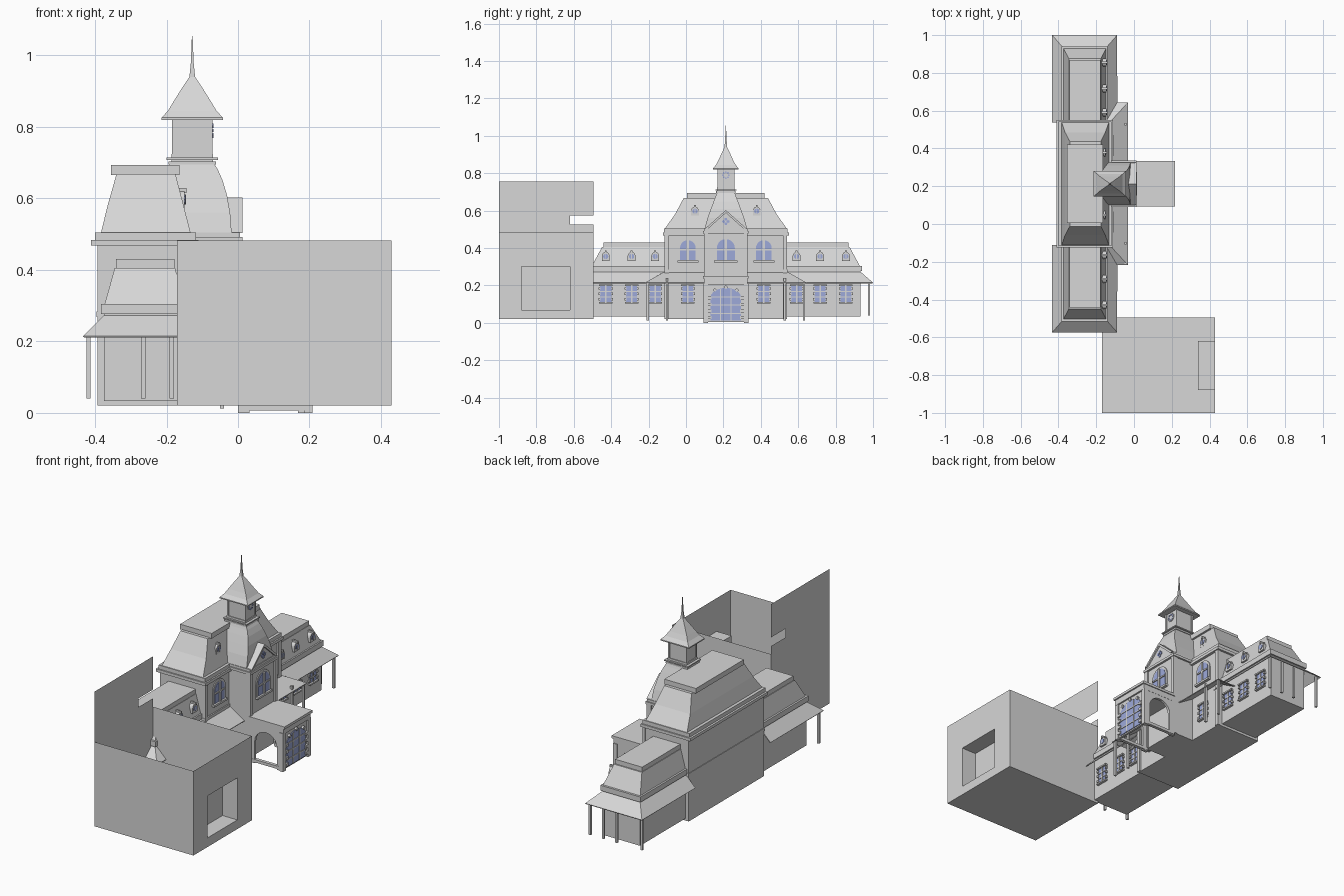
import bpy, bmesh, math

C = 0.213  # symmetry line of the building along y


def material(name, rgb):
    m = bpy.data.materials.new(name)
    m.diffuse_color = (*rgb, 1)
    return m


STONE = material("light_grey_stone", (0.68, 0.68, 0.68))
GLASS = material("lavender_glass", (0.34, 0.40, 0.70))


def mesh(name, verts, faces, mat=STONE, fix=True):
    bm = bmesh.new()
    vs = [bm.verts.new(v) for v in verts]
    for f in faces:
        bm.faces.new([vs[i] for i in f])
    if fix:
        bmesh.ops.recalc_face_normals(bm, faces=bm.faces)
    me = bpy.data.meshes.new(name)
    bm.to_mesh(me)
    bm.free()
    me.materials.append(mat)
    ob = bpy.data.objects.new(name, me)
    bpy.context.collection.objects.link(ob)
    return ob


def stack(name, rings, mat=STONE):
    """Loft of rectangles; each ring is (z, x0, x1, y0, y1)."""
    v, f = [], []
    for z, x0, x1, y0, y1 in rings:
        v += [(x0, y0, z), (x1, y0, z), (x1, y1, z), (x0, y1, z)]
    for k in range(len(rings) - 1):
        for i in range(4):
            a, b = 4 * k + i, 4 * k + (i + 1) % 4
            f.append((a, b, b + 4, a + 4))
    n = len(v)
    f += [(3, 2, 1, 0), (n - 4, n - 3, n - 2, n - 1)]
    return mesh(name, v, f, mat)


def box(name, x0, x1, y0, y1, z0, z1, mat=STONE):
    return stack(name, [(z0, x0, x1, y0, y1), (z1, x0, x1, y0, y1)], mat)


def prism(name, pts, lo, hi, axis="x", mat=STONE):
    """Extrude a (y,z) outline along x, or an (x,z) outline along y."""
    mk = (lambda p, t: (t, *p)) if axis == "x" else (lambda p, t: (p[0], t, p[1]))
    n = len(pts)
    v = [mk(p, lo) for p in pts] + [mk(p, hi) for p in pts]
    f = [tuple(range(n)), tuple(range(2 * n - 1, n - 1, -1))]
    f += [(i, (i + 1) % n, (i + 1) % n + n, i + n) for i in range(n)]
    return mesh(name, v, f, mat)


def arch(c, w, z0, zs, rise, n=10):
    """Outline with straight sides and an elliptical top."""
    return [(c - w, z0)] + [(c - w * math.cos(math.pi * i / n), zs + rise * math.sin(math.pi * i / n))
                            for i in range(n + 1)] + [(c + w, z0)]


def disc(c, z, r, n=10):
    return [(c + r * math.cos(2 * math.pi * i / n), z + r * math.sin(2 * math.pi * i / n)) for i in range(n)]


def skirt(name, inner, outer, zi=0.27, zo=0.213):
    """Thin sloping porch roof between two plan paths."""
    n = len(inner)
    ob = mesh(name, [(*p, zi) for p in inner] + [(*p, zo) for p in outer],
              [(i, i + 1, n + i + 1, n + i) for i in range(n - 1)])
    s = ob.modifiers.new("thickness", "SOLIDIFY")
    s.thickness = 0.005
    s.offset = 0


def post(x, y, z0, z1=0.222, r=0.006):
    box("porch_post", x - r, x + r, y - r, y + r, z0, z1)


def square_window(x, y):
    box("window_glass", x, x + 0.004, y - 0.03, y + 0.03, 0.112, 0.196, GLASS)
    box("window_mullion", x, x + 0.008, y - 0.004, y + 0.004, 0.112, 0.196)
    for z in (0.139, 0.168):
        box("window_crossbar", x, x + 0.008, y - 0.03, y + 0.03, z - 0.003, z + 0.003)
    for z in (0.104, 0.196):
        box("window_ledge", x, x + 0.014, y - 0.036, y + 0.036, z, z + 0.008)
    for s in (-1, 1):
        for z in (0.12, 0.15, 0.178):
            box("window_quoin", x, x + 0.01, y + s * 0.033 - 0.005, y + s * 0.033 + 0.005, z, z + 0.012)


def arched_window(x, y, w):
    prism("arched_surround", arch(y, w + 0.012, 0.325, 0.40, w + 0.012), x - 0.01, x + 0.005)
    prism("arched_glass", arch(y, w, 0.335, 0.40, w), x, x + 0.008, mat=GLASS)
    box("arched_mullion", x, x + 0.013, y - 0.006, y + 0.006, 0.335, 0.40 + w)
    box("arched_crossbar", x, x + 0.013, y - w, y + w, 0.387, 0.395)
    box("arched_sill", x - 0.01, x + 0.016, y - w - 0.014, y + w + 0.014, 0.322, 0.333)


def dormer(x, y, z):
    prism("dormer_body", arch(y, 0.021, z - 0.024, z, 0.024), x - 0.06, x)
    prism("dormer_glass", disc(y, z, 0.014), x, x + 0.003, mat=GLASS)
    box("dormer_bar", x, x + 0.005, y - 0.002, y + 0.002, z - 0.014, z + 0.014)
    box("dormer_keystone", x - 0.03, x + 0.006, y - 0.005, y + 0.005, z + 0.018, z + 0.032)


# Open-topped side block with a recessed opening
X0, X1, Y0, Y1, Z0, Z1 = -0.17, 0.43, -1.0, -0.495, 0.02, 0.482
shell = [(x, y, z) for z in (Z0, Z1) for x, y in ((X0, Y0), (X1, Y0), (X1, Y1), (X0, Y1))]
recess = [(x, y, z) for x in (X1, 0.34) for y, z in ((-0.88, 0.07), (-0.62, 0.07), (-0.62, 0.30), (-0.88, 0.30))]
faces = [(0, 3, 2, 1), (0, 1, 5, 4), (2, 3, 7, 6), (3, 0, 4, 7),
         (1, 2, 9, 8), (2, 6, 10, 9), (6, 5, 11, 10), (5, 1, 8, 11), (12, 13, 14, 15)]
faces += [(8 + i, 8 + (i + 1) % 4, 12 + (i + 1) % 4, 12 + i) for i in range(4)]
mesh("side_block", shell + recess, faces, fix=False)
# Notched sheet wall standing on its rear edge
outline = [(Y0, Z1), (Y1, Z1), (Y1, 0.527), (-0.62, 0.527), (-0.62, 0.575), (Y1, 0.575), (Y1, 0.757), (Y0, 0.757)]
mesh("notched_wall", [(X0, y, z) for y, z in outline], [tuple(range(8))], fix=False)

# Main block: walls, cornice, mansard and cap
box("main_walls", -0.393, -0.125, C - 0.325, C + 0.325, 0.02, 0.475)
box("main_cornice", -0.411, -0.110, C - 0.337, C + 0.337, 0.468, 0.484)
box("main_upper_cornice", -0.400, -0.118, C - 0.330, C + 0.330, 0.484, 0.505)
stack("main_mansard", [(0.505, -0.383, -0.133, C - 0.325, C + 0.325),
                       (0.58, -0.365, -0.152, C - 0.272, C + 0.272),
                       (0.668, -0.340, -0.175, C - 0.225, C + 0.225)])
box("main_roof_cap", -0.355, -0.163, C - 0.208, C + 0.208, 0.666, 0.694)
box("string_course", -0.396, -0.118, C - 0.329, C + 0.329, 0.268, 0.284)

for s in (-1, 1):
    def span(a, b):
        return tuple(sorted((C + s * a, C + s * b)))
    # Wing walls, cornice, mansard and cap
    box("wing_walls", -0.375, -0.148, *span(0.30, 0.72), 0.033, 0.28)
    box("wing_cornice", -0.383, -0.140, *span(0.30, 0.728), 0.276, 0.305)
    stack("wing_mansard", [(0.305, -0.373, -0.148, *span(0.30, 0.716)),
                           (0.405, -0.345, -0.176, *span(0.30, 0.662))])
    box("wing_roof_cap", -0.342, -0.178, *span(0.30, 0.655), 0.403, 0.43)
    # Wrap-around porch roof and posts
    a, b, e = C + s * 0.325, C + s * 0.72, C + s * 0.786
    skirt("wing_porch_roof", [(-0.375, a), (-0.375, b), (-0.148, b), (-0.148, a)],
          [(-0.432, a), (-0.432, e), (-0.09, e), (-0.09, a)])
    for x in (-0.418, -0.265, -0.185, -0.105):
        post(x, C + s * 0.765, 0.04)
    # Front porch posts and corner pilasters
    post(-0.045, C + s * 0.418, 0.012)
    post(-0.045, C + s * 0.315, 0.012, 0.24)
    box("main_pilaster", -0.13, -0.116, *span(0.305, 0.328), 0.02, 0.47)
    box("pavilion_pilaster", -0.02, 0.008, *span(0.096, 0.117), 0.02, 0.48)
    # Windows and dormers
    for off in (0.378, 0.504, 0.642):
        square_window(-0.148, C + s * off)
        dormer(-0.145, C + s * off, 0.355)
    square_window(-0.125, C + s * 0.203)
    arched_window(-0.125, C + s * 0.203, 0.042)
    dormer(-0.150, C + s * 0.165, 0.597)

# Front porch roof along the main block
skirt("front_porch_roof", [(-0.148, C - 0.33), (-0.125, C - 0.33), (-0.125, C + 0.33), (-0.148, C + 0.33)],
      [(-0.148, C - 0.43), (-0.032, C - 0.43), (-0.032, C + 0.43), (-0.148, C + 0.43)])

# Central pavilion with gable
box("pavilion_walls", -0.20, 0.0, C - 0.112, C + 0.112, 0.02, 0.485)
box("pavilion_cornice", -0.22, 0.012, C - 0.122, C + 0.122, 0.478, 0.492)
box("pavilion_upper_cornice", -0.22, 0.006, C - 0.116, C + 0.116, 0.492, 0.505)
arched_window(0.0, C, 0.048)
prism("gable", [(C - 0.10, 0.503), (C + 0.10, 0.503), (C, 0.59)], -0.08, 0.003)
for s in (-1, 1):
    prism("gable_rake", [(C + s * 0.112, 0.503), (C, 0.603), (C, 0.588), (C + s * 0.095, 0.503)], -0.085, 0.012)
for dy, dz in ((0, 0.012), (0, -0.012), (0.012, 0), (-0.012, 0)):
    prism("gable_quatrefoil", disc(C + dy, 0.542 + dz, 0.008, 8), 0.002, 0.007, mat=GLASS)


# Bell roof, tower and spire: centred rings of (z, half x, half y)
def tower(name, rings, cx=-0.128):
    stack(name, [(z, cx - hx, cx + hx, C - hy, C + hy) for z, hx, hy in rings])


tower("bell_roof", [(0.505, 0.110, 0.113), (0.56, 0.106, 0.098), (0.61, 0.097, 0.080),
                    (0.65, 0.085, 0.065), (0.68, 0.072, 0.053), (0.70, 0.060, 0.046)])
tower("tower_base_band", [(0.695, 0.066, 0.052), (0.704, 0.066, 0.052)])
tower("tower_base", [(0.70, 0.058, 0.046), (0.725, 0.058, 0.046)])
tower("tower_upper_band", [(0.708, 0.072, 0.056), (0.714, 0.072, 0.056)])
tower("tower_lantern", [(0.72, 0.054, 0.042), (0.83, 0.054, 0.042)])
tower("tower_roof", [(0.820, 0.086, 0.068), (0.826, 0.086, 0.068), (0.845, 0.068, 0.052), (0.87, 0.053, 0.039),
                     (0.91, 0.028, 0.021), (0.94, 0.008, 0.007), (0.98, 0.004, 0.004), (1.055, 0.001, 0.001)])
for sx in (-1, 1):
    for sy in (-1, 1):
        x, y = -0.128 + sx * 0.052, C + sy * 0.040
        box("lantern_corner", x - 0.005, x + 0.005, y - 0.005, y + 0.005, 0.72, 0.825)
prism("lantern_dial", disc(C, 0.79, 0.024, 12), -0.078, -0.071)
for i in range(8):
    t = math.pi * i / 4
    prism("dial_pane", disc(C + 0.016 * math.cos(t), 0.79 + 0.016 * math.sin(t), 0.005, 6),
          -0.072, -0.069, mat=GLASS)

# Entrance porch: arched sides, glazed front, slab roof, ground frame
for s in (-1, 1):
    y = C + s * 0.108
    prism("entrance_side_arch", [(0.0, 0.0), (0.0, 0.21), (0.2, 0.21), (0.2, 0.0)]
          + arch(0.1, 0.068, 0.0, 0.12, 0.065)[::-1], y - 0.007, y + 0.007, "y")
    box("entrance_ground_beam", 0.0, 0.205, y - 0.009, y + 0.009, 0.006, 0.022)
    box("entrance_pier", 0.185, 0.208, y - 0.012, y + 0.012, 0.0, 0.21)
box("entrance_front_wall", 0.188, 0.2, C - 0.112, C + 0.112, 0.005, 0.21)
box("entrance_frieze", 0.0, 0.209, C - 0.116, C + 0.116, 0.205, 0.236)
box("entrance_roof_slab", 0.0, 0.217, C - 0.121, C + 0.121, 0.236, 0.25)
prism("entrance_glass", arch(C, 0.082, 0.012, 0.135, 0.052), 0.199, 0.204, mat=GLASS)
for dy in (-0.028, 0.028):
    box("entrance_mullion", 0.2, 0.207, C + dy - 0.003, C + dy + 0.003, 0.012, 0.182)
for z in (0.05, 0.095, 0.138):
    box("entrance_crossbar", 0.2, 0.207, C - 0.08, C + 0.08, z - 0.003, z + 0.003)
for s in (-1, 1):
    for z in (0.02, 0.055, 0.09, 0.125):
        y = C + s * 0.086
        box("entrance_quoin", 0.198, 0.211, y - 0.01, y + 0.01, z, z + 0.016)
for i in (1, 2, 3):
    t = math.pi * i / 4
    prism("entrance_voussoir", disc(C + 0.084 * math.cos(t), 0.137 + 0.054 * math.sin(t), 0.011, 4), 0.198, 0.211)
